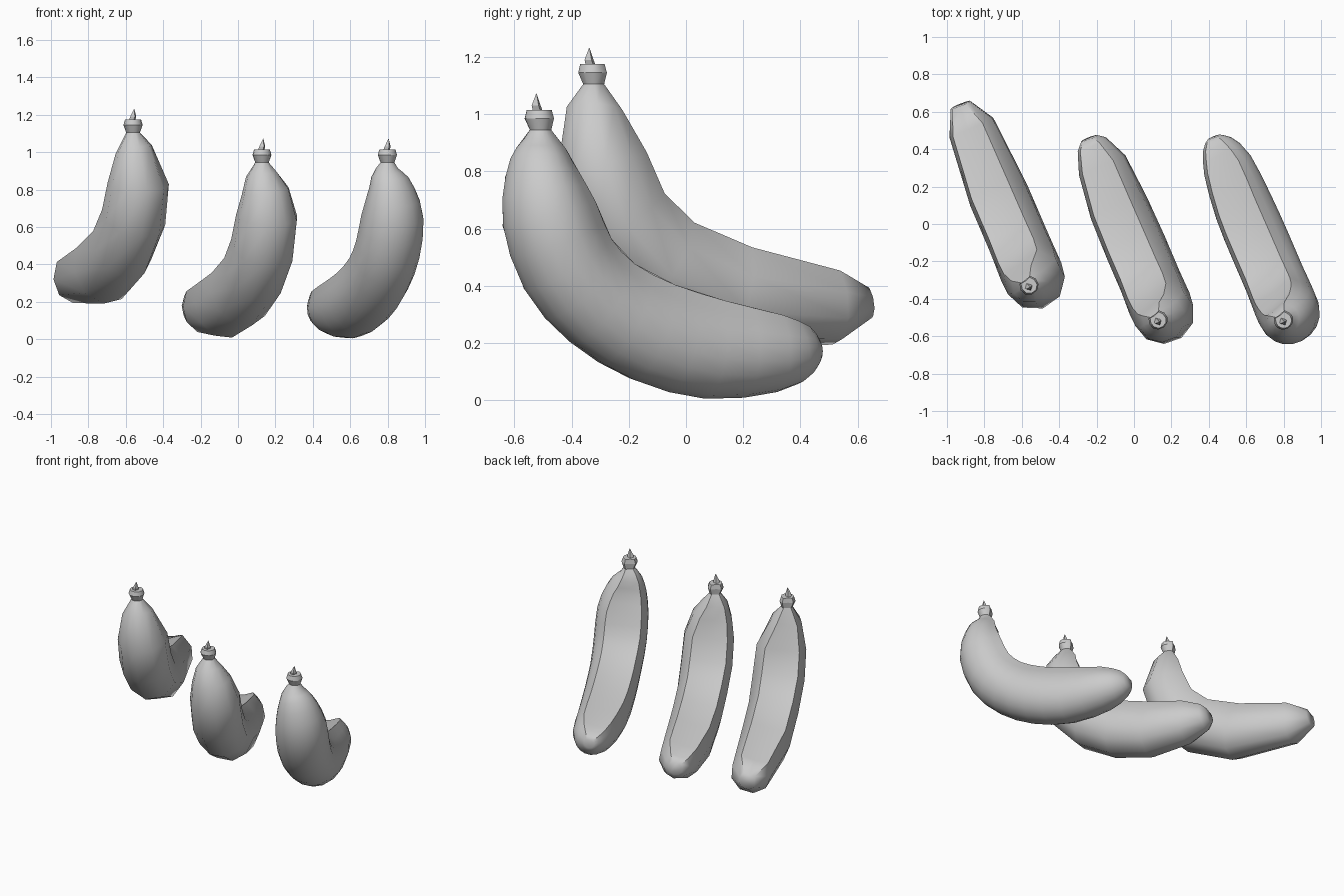
import bpy, bmesh, math
from mathutils import Vector

if "Cube" in bpy.data.objects:
    bpy.data.objects.remove(bpy.data.objects["Cube"])

# centre line from stem to tail: x, y, z, half width, half height
STATIONS = [
    (.80, -.515, 1.015, .042, .042), (.80, -.515, .985, .052, .048),
    (.80, -.510, .945, .036, .036), (.80, -.51, .88, .085, .083),
    (.82, -.51, .79, .13, .12), (.83, -.485, .65, .165, .16),
    (.805, -.42, .475, .17, .17), (.755, -.30, .34, .165, .175),
    (.68, -.125, .24, .165, .183), (.59, .085, .18, .16, .178),
    (.50, .315, .165, .135, .137), (.445, .425, .175, .085, .085),
    (.428, .465, .18, .035, .035)]
LEAN = math.radians(13)


def sample(t):
    """Catmull-Rom through the stations."""
    n = len(STATIONS) - 1
    i = min(int(t), n - 1)
    f = t - i
    p = [STATIONS[max(0, min(n, i + k))] for k in (-1, 0, 1, 2)]
    return [0.5 * (2 * b + (c - a) * f + (2 * a - 5 * b + 4 * c - d) * f * f
                   + (3 * b - a - 3 * c + d) * f ** 3) for a, b, c, d in zip(*p)]


def section(sides):
    """Round back with a slightly hollow flat strip between two ridges."""
    a0, a1 = math.radians(51), math.radians(-231)
    pts = []
    for k in range(sides):
        a = a0 + (a1 - a0) * k / (sides - 1)
        r = 1.08 if k in (0, sides - 1) else 1.0
        pts.append((r * math.cos(a), r * math.sin(a)))
    return pts + [(0, .77)]


def banana(name, offset, ts, sides):
    bm = bmesh.new()
    off = Vector(offset)
    prof = section(sides)
    rings = []
    for t in ts:
        x, y, z, w, h = sample(t)
        tan = (Vector(sample(min(12, t + .3))[:3]) - Vector(sample(max(0, t - .3))[:3])).normalized()
        if t < 2.5:
            tan = Vector((0, 0, -1))
        s0 = Vector((.91, .41, 0))
        s0 = (s0 - tan * s0.dot(tan)).normalized()
        u0 = s0.cross(tan)
        u = u0 * math.cos(LEAN) - s0 * math.sin(LEAN)
        s = s0 * math.cos(LEAN) + u0 * math.sin(LEAN)
        c = Vector((x, y, z)) + off
        rings.append([bm.verts.new(c + s * (w * a) + u * (h * b)) for a, b in prof])
    n = len(prof)
    for r0, r1 in zip(rings, rings[1:]):
        for k in range(n):
            bm.faces.new((r0[k], r0[(k + 1) % n], r1[(k + 1) % n], r1[k]))
    bm.faces.new(rings[0])
    bm.faces.new(rings[-1][::-1])
    bmesh.ops.recalc_face_normals(bm, faces=bm.faces)
    for f in bm.faces:
        f.smooth = True
    # sharp ridges beside the strip, and sharp stem rim
    for r0, r1 in zip(rings, rings[1:]):
        for k in (0, sides - 1):
            bm.edges.get((r0[k], r1[k])).smooth = False
    for r in rings[:3]:
        for k in range(n):
            bm.edges.get((r[k], r[(k + 1) % n])).smooth = False
    finish(name, bm)

    # thin dry spike on the stem
    bm = bmesh.new()
    levels = [(.79, -.515, 1.0, .020), (.80, -.524, 1.03, .018), (.805, -.523, 1.072, .001)]
    prev = None
    for x, y, z, r in levels:
        ring = [bm.verts.new(off + Vector((x + r * math.cos(a), y + r * math.sin(a), z)))
                for a in (math.pi / 2 * i + .5 for i in range(4))]
        if prev:
            for k in range(4):
                bm.faces.new((prev[k], prev[(k + 1) % 4], ring[(k + 1) % 4], ring[k]))
        prev = ring
    bm.faces.new(prev)
    finish(name + "_stem_spike", bm)


def finish(name, bm):
    me = bpy.data.meshes.new(name)
    bm.to_mesh(me)
    bm.free()
    bpy.context.collection.objects.link(bpy.data.objects.new(name, me))


# the same fruit at three levels of detail
fine = [0, 1, 2, 2.5] + [3 + .5 * i for i in range(19)]
banana("banana_fine", (0, 0, 0), fine, 16)
banana("banana_medium", (-.67, 0, 0), [0, 1, 2, 3, 4, 5, 6, 7, 8, 9, 10, 11, 11.7], 9)
banana("banana_coarse", (-1.36, .185, .16), [0, 1, 2, 3.3, 4.9, 6, 7.2, 8.5, 10.1, 11.5], 8)
